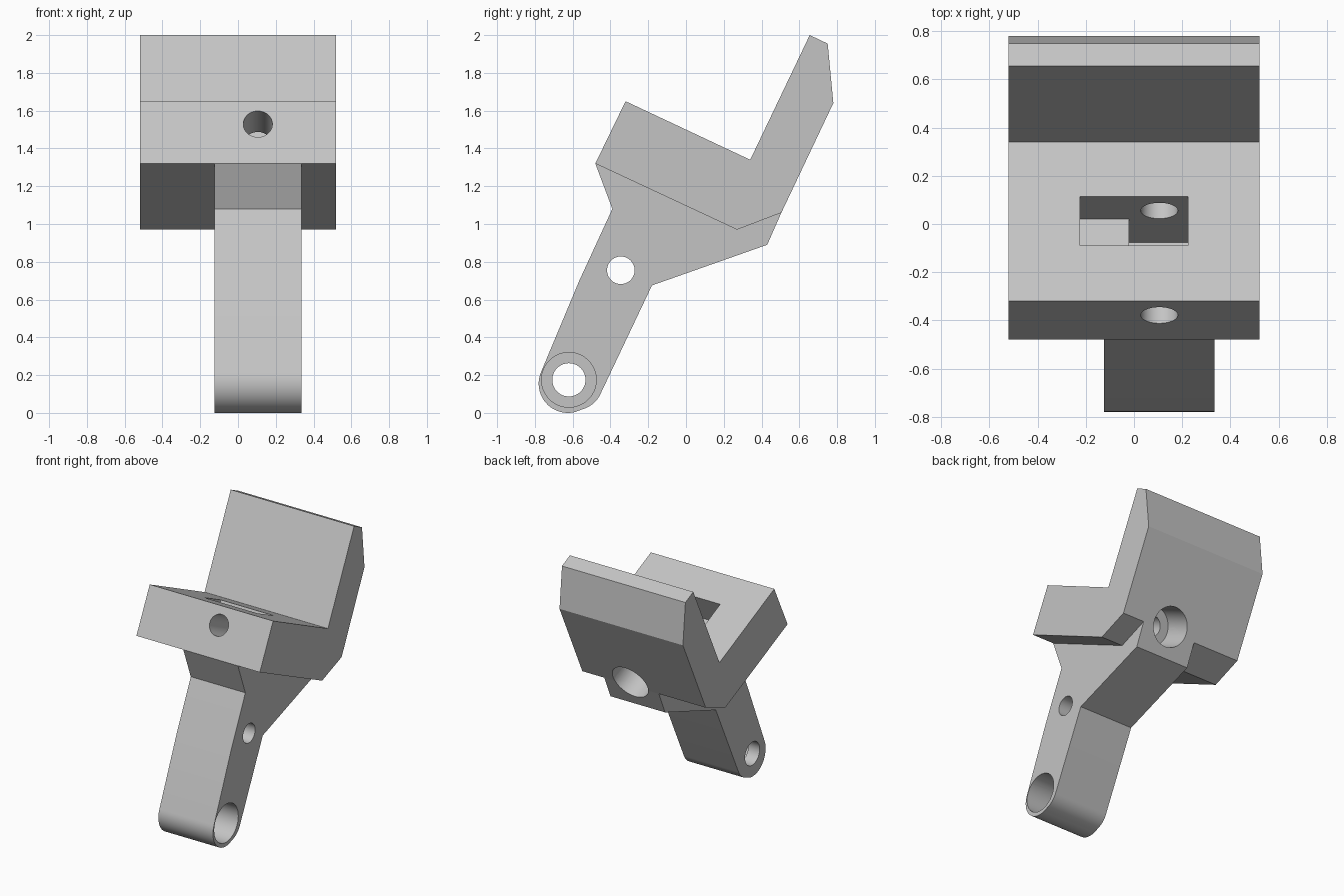
import bpy, bmesh, math
from mathutils import Matrix, Vector

cube = bpy.data.objects.get("Cube")
if cube:
    bpy.data.objects.remove(cube, do_unlink=True)

# Single plain grey
grey = bpy.data.materials.new("plain_grey")
grey.use_nodes = True
grey.diffuse_color = (0.55, 0.55, 0.55, 1)
grey.node_tree.nodes["Principled BSDF"].inputs["Base Color"].default_value = grey.diffuse_color


def finish(name, bm):
    bmesh.ops.recalc_face_normals(bm, faces=bm.faces)
    mesh = bpy.data.meshes.new(name)
    bm.to_mesh(mesh)
    bm.free()
    mesh.materials.append(grey)
    obj = bpy.data.objects.new(name, mesh)
    bpy.context.collection.objects.link(obj)
    return obj


def prism(name, profile, lo, hi, matrix=Matrix()):
    """Extrude a (y, z) profile along x from lo to hi."""
    bm = bmesh.new()
    face = bm.faces.new([bm.verts.new((lo, y, z)) for y, z in profile])
    new = bmesh.ops.extrude_face_region(bm, geom=[face])["geom"]
    bmesh.ops.translate(bm, vec=(hi - lo, 0, 0),
                        verts=[v for v in new if isinstance(v, bmesh.types.BMVert)])
    bm.transform(matrix)
    return finish(name, bm)


def rod(name, start, end, radius):
    start, end = Vector(start), Vector(end)
    axis = end - start
    matrix = Matrix.Translation((start + end) / 2) @ axis.to_track_quat("Z", "Y").to_matrix().to_4x4()
    bm = bmesh.new()
    bmesh.ops.create_cone(bm, cap_ends=True, segments=64, radius1=radius,
                          radius2=radius, depth=axis.length, matrix=matrix)
    return finish(name, bm)


def arc(y, z, radius, start, end, steps):
    angles = [math.radians(start + (end - start) * i / steps) for i in range(steps + 1)]
    return [(y + radius * math.cos(a), z + radius * math.sin(a)) for a in angles]


# Wide clamp head with a raised back plate
head = prism("clamp_head", [(-0.48, 1.32), (-0.32, 1.65), (0.34, 1.34), (0.655, 2.0),
                            (0.75, 1.955), (0.78, 1.64), (0.505, 1.06), (0.27, 0.97)],
             -0.52, 0.52)

# Narrow arm with a rounded pivot end, its top buried in the head
arm_profile = [(-0.48, 1.32), (-0.39, 1.08), (-0.565, 0.7)]
arm_profile += arc(-0.625, 0.155, 0.155, 157, 285, 20)
arm_profile += arc(-0.585, 0.16, 0.145, 292, 335, 8)
arm_profile += [(-0.18, 0.675), (0.43, 0.89), (0.505, 1.06), (0.4, 1.2), (-0.3, 1.35)]
arm = prism("support_arm", arm_profile, -0.125, 0.335)

# Tilted frame of the head's top face
along = Vector((0, 0.905, -0.425)).normalized()
normal = Vector((0, 0.425, 0.905)).normalized()
side = normal.cross(along)
frame = Matrix((along, side, normal)).transposed().to_4x4()
frame.translation = (0, 0.0125, 1.494)

# Stepped slot and the bolt bore that crosses it
front = Vector((0.105, -0.378, 1.53))
back = Vector((0.105, 0.521, 1.095))
cutters = [
    prism("slot_cutter", [(0.225, 0.1), (0.225, -0.22), (0.02, -0.22),
                          (0.02, -0.45), (-0.225, -0.45), (-0.225, 0.1)],
          -0.113, 0.113, frame),
    rod("bolt_cutter", front - along * 0.1, back - along * 0.1, 0.077),
    rod("bolt_recess_cutter", back - along * 0.23, back + along * 0.2, 0.145),
    # Cross holes through the arm
    rod("pin_cutter", (-1, -0.345, 0.755), (1, -0.345, 0.755), 0.073),
    rod("pivot_cutter", (-1, -0.62, 0.175), (1, -0.62, 0.175), 0.088),
    rod("pivot_recess_cutter", (-0.03, -0.62, 0.175), (1, -0.62, 0.175), 0.145),
]

for part in (head, arm):
    bpy.ops.object.select_all(action="DESELECT")
    part.select_set(True)
    bpy.context.view_layer.objects.active = part
    for cutter in cutters:
        mod = part.modifiers.new(cutter.name, "BOOLEAN")
        mod.operation = "DIFFERENCE"
        mod.solver = "EXACT"
        mod.object = cutter
        bpy.ops.object.modifier_apply(modifier=mod.name)
    bpy.ops.object.shade_smooth_by_angle(angle=math.radians(20))

for cutter in cutters:
    bpy.data.objects.remove(cutter, do_unlink=True)
